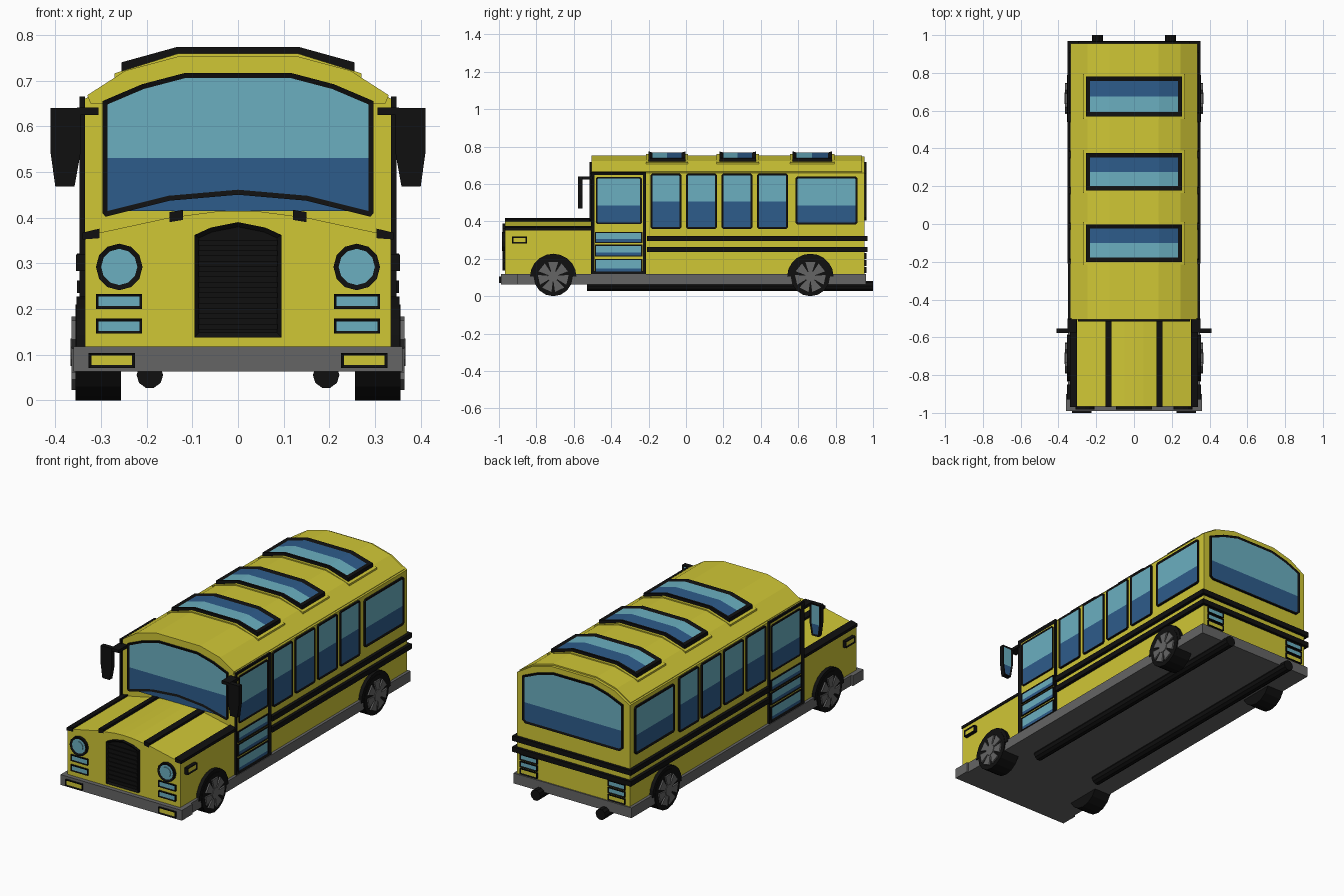
import bpy, bmesh, math
from mathutils import Vector

if "Cube" in bpy.data.objects:
    bpy.data.objects.remove(bpy.data.objects["Cube"])


def material(name, rgb):
    m = bpy.data.materials.new(name)
    m.diffuse_color = (*rgb, 1)
    m.use_nodes = True
    m.node_tree.nodes["Principled BSDF"].inputs["Base Color"].default_value = m.diffuse_color
    return m


YELLOW = material("bus yellow", (0.63, 0.57, 0.036))
BLACK = material("black trim", (0.005, 0.005, 0.005))
GREY = material("steel grey", (0.13, 0.13, 0.13))
LIGHT = material("light glass", (0.145, 0.43, 0.53))
DARK = material("dark glass", (0.027, 0.107, 0.26))


def finish(name, bm, mats, mirror):
    me = bpy.data.meshes.new(name)
    bm.to_mesh(me)
    bm.free()
    ob = bpy.data.objects.new(name, me)
    bpy.context.collection.objects.link(ob)
    for m in mats:
        me.materials.append(m)
    if mirror:
        ob.modifiers.new("mirror", 'MIRROR')
    return ob


def solid(name, profile, axis, a, b, mat, mirror=False):
    """Prism: profile is (x,z) swept along y, or (y,z) swept along x."""
    bm = bmesh.new()
    rings = []
    for t in (a, b):
        rings.append([bm.verts.new((u, t, v) if axis == 'y' else (t, u, v)) for u, v in profile])
    bm.faces.new(rings[0])
    bm.faces.new(rings[1])
    n = len(profile)
    for i in range(n):
        j = (i + 1) % n
        bm.faces.new((rings[0][i], rings[0][j], rings[1][j], rings[1][i]))
    bmesh.ops.recalc_face_normals(bm, faces=bm.faces[:])
    return finish(name, bm, [mat], mirror)


def panel(name, polys, n, frame, mats, depth=0.01, recess=0.004, split=None, mirror=True):
    """Raised frame with recessed filling; split=(axis, value, sign) darkens one part."""
    n = Vector(n)
    bm = bmesh.new()
    for poly in polys:
        bm.faces.new([bm.verts.new(Vector(p) + n * depth) for p in poly])
    bmesh.ops.remove_doubles(bm, verts=bm.verts[:], dist=1e-5)
    bm.normal_update()
    for f in bm.faces:
        if f.normal.dot(n) < 0:
            f.normal_flip()
    inner = bm.faces[:]
    rim = [e for e in bm.edges if e.is_boundary]
    ext = bmesh.ops.extrude_edge_only(bm, edges=rim)['geom']
    bmesh.ops.translate(bm, vec=-n * depth, verts=[g for g in ext if isinstance(g, bmesh.types.BMVert)])
    bm.normal_update()
    bmesh.ops.inset_region(bm, faces=inner, thickness=frame, depth=-recess, use_even_offset=True)
    for f in inner:
        f.material_index = 1
    if split:
        ax, val, sign = split
        co, no = Vector((0, 0, 0)), Vector((0, 0, 0))
        co[ax], no[ax] = val, 1
        geom = inner + list({e for f in inner for e in f.edges}) + list({v for f in inner for v in f.verts})
        bmesh.ops.bisect_plane(bm, geom=geom, plane_co=co, plane_no=no)
        for f in bm.faces:
            if f.material_index == 1 and f.calc_center_median()[ax] * sign < val * sign:
                f.material_index = 2
    bmesh.ops.recalc_face_normals(bm, faces=bm.faces[:])
    bm.normal_update()
    if next(f for f in bm.faces if f.material_index == 1).normal.dot(n) < 0:
        bmesh.ops.reverse_faces(bm, faces=bm.faces[:])
    return finish(name, bm, mats, mirror)


def rect(u0, u1, v0, v1, c=0.0):
    if not c:
        return [(u0, v0), (u1, v0), (u1, v1), (u0, v1)]
    return [(u0 + c, v0), (u1 - c, v0), (u1, v0 + c), (u1, v1 - c),
            (u1 - c, v1), (u0 + c, v1), (u0, v1 - c), (u0, v0 + c)]


def circle(cu, cv, r, n):
    return [(cu + r * math.cos(2 * math.pi * i / n), cv + r * math.sin(2 * math.pi * i / n)) for i in range(n)]


def sym(half):
    """Close a half profile (x >= 0) by mirroring it."""
    return half + [(-x, z) for x, z in reversed(half) if x > 0]


def on_y(pts, y):
    return [[(u, y, v) for u, v in pts]]


def on_x(pts, x):
    return [[(x, u, v) for u, v in pts]]


GLASS = [BLACK, LIGHT, DARK]
W = 0.335

# Cabin, roof shell, hood and chassis skirt
roof = [(W, 0.66), (0.245, 0.715), (0.13, 0.746)]
solid("cabin_body", sym([(W, 0.11)] + roof), 'y', -0.5, 0.955, YELLOW)
shell = [(W - 0.005, 0.668), (0.246, 0.722), (0.13, 0.753)]
solid("roof_shell", sym([(W - 0.012, 0.65)] + shell), 'y', -0.505, 0.94, YELLOW)
solid("hood", sym([(W, 0.11), (W, 0.36), (0.15, 0.40), (0.05, 0.413), (0, 0.415)]), 'y', -0.967, -0.5, YELLOW)
solid("chassis_skirt", rect(-0.35, 0.35, 0.063, 0.118), 'y', -0.95, 0.962, GREY)
solid("front_bumper", rect(-0.36, 0.36, 0.063, 0.118), 'y', -0.99, -0.9, GREY)

# Hood stripes and wrapping body stripes
solid("hood_inner_stripe", [(0.12, 0.395), (0.15, 0.39), (0.15, 0.412), (0.12, 0.417)], 'y', -0.968, -0.5, BLACK, True)
solid("hood_edge_stripe", [(0.303, 0.355), (0.34, 0.352), (0.34, 0.367), (0.303, 0.376)], 'y', -0.968, -0.5, BLACK, True)
for k, z in enumerate((0.235, 0.294)):
    solid(f"body_stripe_{k}", rect(-0.352, 0.352, z, z + 0.027), 'y', -0.208, 0.97, BLACK)

# Windscreen and rear window
arch = [(0.297, 0.655), (0.21, 0.692), (0.115, 0.717)]
screen = sym([(0, 0.45), (0.15, 0.437), (0.29, 0.402), (0.297, 0.41)] + arch)
panel("windscreen", on_y(screen, -0.505), (0, -1, 0), 0.011, GLASS, split=(2, 0.53, 1), mirror=False)
rear = sym([(0.28, 0.405), (0.297, 0.42)] + arch)
panel("rear_window", on_y(rear, 0.955), (0, 1, 0), 0.011, GLASS, split=(2, 0.515, 1), mirror=False)

# Side windows
for k in range(4):
    y = -0.19 + 0.19 * k
    panel(f"side_window_{k}", on_x(rect(y, y + 0.165, 0.36, 0.655, 0.008), W), (1, 0, 0), 0.01, GLASS,
          split=(2, 0.505, 1))
panel("rear_side_window", on_x(rect(0.585, 0.918, 0.383, 0.64, 0.01), W), (1, 0, 0), 0.012, GLASS,
      split=(2, 0.485, 1))

# Doors with window and three glazed lower panels
panel("door", on_x(rect(-0.508, -0.213, 0.118, 0.665), W), (1, 0, 0), 0.018, [BLACK, YELLOW], 0.012, 0.008)
panel("door_window", on_x(rect(-0.482, -0.236, 0.385, 0.637, 0.008), W + 0.004), (1, 0, 0), 0.009, GLASS,
      0.007, 0.003, (2, 0.485, 1))
for k, (z0, z1) in enumerate(((0.125, 0.2), (0.211, 0.276), (0.284, 0.344))):
    panel(f"door_lower_glass_{k}", on_x(rect(-0.487, -0.233, z0, z1), W + 0.004), (1, 0, 0), 0.007, GLASS,
          0.007, 0.003, (2, z0 + 0.022, 1))

# Roof skylights on yellow bases
xs = [(-0.255, 0.728), (-0.132, 0.762), (0.132, 0.762), (0.255, 0.728)]
for k, y in enumerate((-0.2, 0.178, 0.57)):
    y1 = y + (0.21 if k == 2 else 0.197)
    solid(f"skylight_base_{k}", sym([(0.27, 0.69), (0.27, 0.716), (0.132, 0.759)]), 'y', y - 0.014, y1 + 0.014, YELLOW)
    polys = [[(a[0], y, a[1]), (b[0], y, b[1]), (b[0], y1, b[1]), (a[0], y1, a[1])] for a, b in zip(xs, xs[1:])]
    for p in polys:
        for i, c in enumerate(p):
            p[i] = (c[0], c[1], c[2] - 0.018)
    panel(f"skylight_{k}", polys, (0, 0, 1), 0.022, GLASS, 0.03, 0.006, (1, (y + y1) / 2, -1), False)

# Grille with slats
grille = sym([(0.095, 0.138), (0.095, 0.362), (0.06, 0.378), (0, 0.39)])
panel("grille", on_y(grille, -0.967), (0, -1, 0), 0.01, [BLACK, BLACK], 0.015, 0.008, mirror=False)
for k in range(9):
    solid(f"grille_slat_{k}", rect(-0.086, 0.086, 0.155 + k * 0.023, 0.167 + k * 0.023), 'y', -0.979, -0.97, BLACK)

# Lamps and plates, front, rear and side
panel("headlight", on_y(circle(0.26, 0.292, 0.051, 12), -0.967), (0, -1, 0), 0.011, [BLACK, LIGHT], 0.016)
solid("headlight_lens", circle(0.26, 0.292, 0.027, 12), 'y', -0.982, -0.97, LIGHT, True)
for k, z in enumerate((0.2, 0.146)):
    panel(f"front_lamp_{k}", on_y(rect(0.21, 0.311, z, z + 0.033), -0.967), (0, -1, 0), 0.006, [BLACK, LIGHT])
panel("front_marker", on_y(rect(0.226, 0.327, 0.071, 0.104), -0.99), (0, -1, 0), 0.006, [BLACK, YELLOW])
for k, z in enumerate((0.2, 0.162, 0.124)):
    panel(f"tail_lamp_{k}", on_y(rect(0.21, 0.311, z, z + 0.031), 0.955), (0, 1, 0), 0.006,
          [BLACK, YELLOW if k == 2 else LIGHT])
panel("side_marker", on_x(rect(-0.93, -0.85, 0.283, 0.319), W), (1, 0, 0), 0.008, [BLACK, YELLOW], 0.02)

# Mirrors and their arms
shape = [(0.345, 0.64), (0.41, 0.64), (0.41, 0.54), (0.4, 0.468), (0.358, 0.468), (0.345, 0.54)]
solid("wing_mirror", shape, 'y', -0.578, -0.56, BLACK, True)
panel("mirror_glass", on_y(shape, -0.56), (0, 1, 0), 0.009, GLASS, 0.007, 0.003, (2, 0.53, 1))
solid("mirror_arm", rect(0.305, 0.352, 0.625, 0.641), 'y', -0.575, -0.5, BLACK, True)

# Wheels, spokes and arches
for label, cy in (("front", -0.71), ("rear", 0.665)):
    cz = 0.105
    solid(label + "_tyre", circle(cy, cz, 0.105, 16), 'x', 0.256, 0.356, BLACK, True)
    solid(label + "_hub", circle(cy, cz, 0.03, 12), 'x', 0.34, 0.367, GREY, True)
    for k in range(7):
        a = math.pi / 2 + 2 * math.pi * k / 7
        spoke = [(cy + r * math.cos(a + d), cz + r * math.sin(a + d))
                 for r, d in ((0.02, -0.4), (0.083, -0.33), (0.083, 0.33), (0.02, 0.4))]
        solid(f"{label}_spoke_{k}", spoke, 'x', 0.34, 0.364, GREY, True)
    arc = [math.pi * i / 10 for i in range(11)]
    ring = [(cy + 0.124 * math.cos(a), cz + 0.122 * math.sin(a)) for a in arc]
    ring += [(cy + 0.1 * math.cos(a), cz + 0.1 * math.sin(a)) for a in reversed(arc)]
    solid(label + "_wheel_arch", ring, 'x', 0.3, 0.354, BLACK, True)

# Exhaust pipes under the floor
solid("exhaust_pipe", circle(0.193, 0.055, 0.029, 10), 'y', -0.53, 1.0, BLACK, True)
